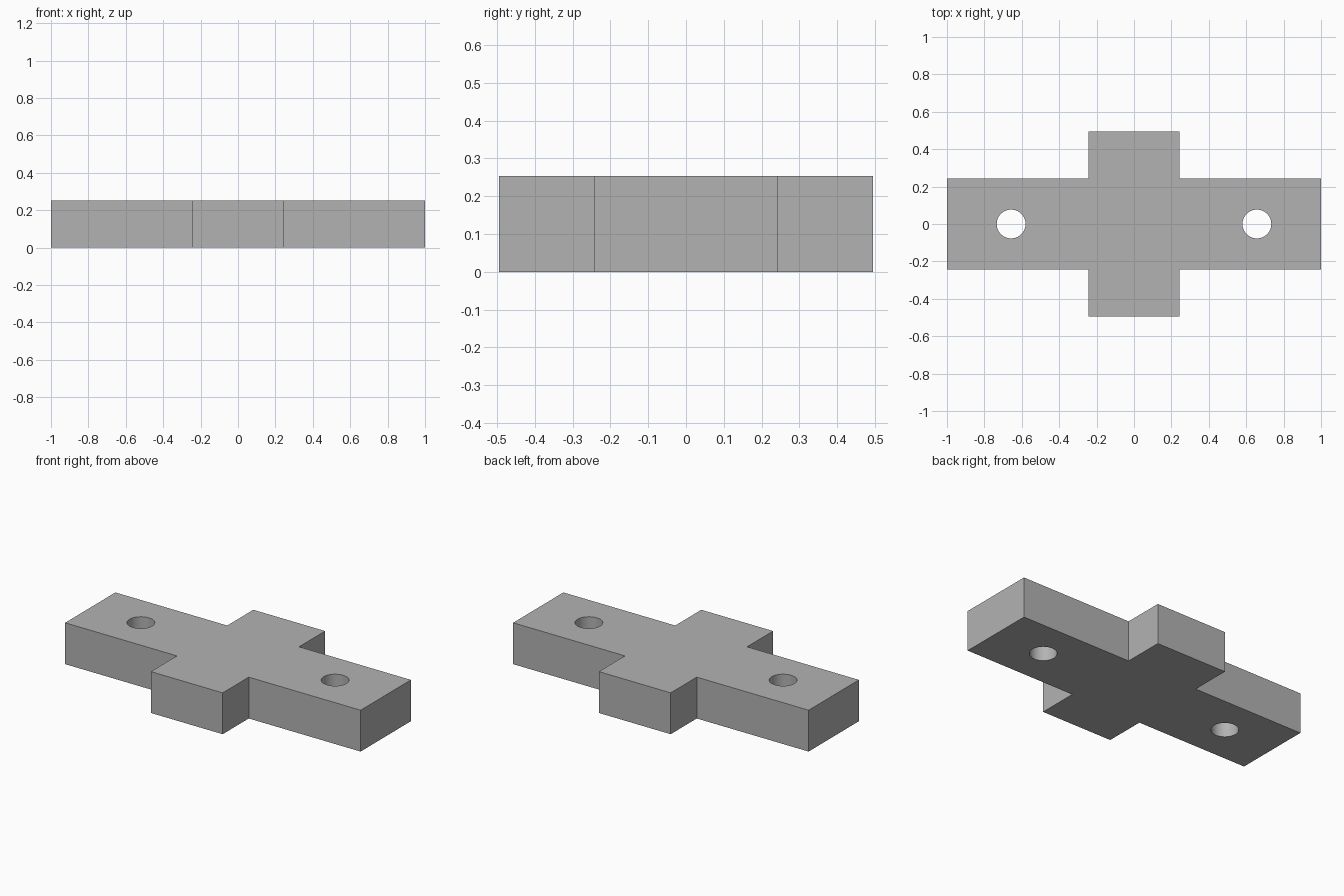
import bpy
import bmesh
import math

if "Cube" in bpy.data.objects:
    bpy.data.objects.remove(bpy.data.objects["Cube"], do_unlink=True)

LENGTH, DEPTH, HEIGHT = 1.0, 0.495, 0.253   # half length, half depth, full height
ARM = 0.243                                 # half width of every arm
HOLE_X, HOLE_R = 0.657, 0.077

# Single grey material
grey = bpy.data.materials.new("plain grey")
grey.use_nodes = True
colour = (0.45, 0.45, 0.45, 1)
grey.diffuse_color = colour
grey.node_tree.nodes["Principled BSDF"].inputs["Base Color"].default_value = colour

# Cross-shaped plate: one quarter outline turned into the full profile, then extruded
half = [(LENGTH, -ARM), (LENGTH, ARM), (ARM, ARM),
        (ARM, DEPTH), (-ARM, DEPTH), (-ARM, ARM)]
outline = half + [(-x, -y) for x, y in half]
bm = bmesh.new()
base = bm.faces.new([bm.verts.new((x, y, 0)) for x, y in outline])
top = bmesh.ops.extrude_face_region(bm, geom=[base])
bmesh.ops.translate(bm, vec=(0, 0, HEIGHT),
                    verts=[v for v in top["geom"] if isinstance(v, bmesh.types.BMVert)])
bmesh.ops.recalc_face_normals(bm, faces=bm.faces)
mesh = bpy.data.meshes.new("cross_plate")
bm.to_mesh(mesh)
bm.free()
plate = bpy.data.objects.new("cross_plate", mesh)
bpy.context.collection.objects.link(plate)
mesh.materials.append(grey)

# Bolt hole through each long arm
cutters = []
for side, name in ((1, "left"), (-1, "right")):
    bpy.ops.mesh.primitive_cylinder_add(vertices=64, radius=HOLE_R, depth=HEIGHT * 2,
                                        location=(side * HOLE_X, 0, HEIGHT / 2))
    cutter = bpy.context.object
    cutter.name = name + "_hole_cutter"
    cutter.hide_render = True
    cutter.data.materials.append(grey)
    cut = plate.modifiers.new(name + "_hole", 'BOOLEAN')
    cut.operation = 'DIFFERENCE'
    cut.solver = 'EXACT'
    cut.object = cutter
    cutters.append(cutter)

# Apply the cuts, discard the cutters and smooth the bores
bpy.ops.object.select_all(action='DESELECT')
plate.select_set(True)
bpy.context.view_layer.objects.active = plate
for name in [m.name for m in plate.modifiers]:
    bpy.ops.object.modifier_apply(modifier=name)
for cutter in cutters:
    bpy.data.objects.remove(cutter, do_unlink=True)
bpy.ops.object.shade_smooth_by_angle(angle=math.radians(30))
